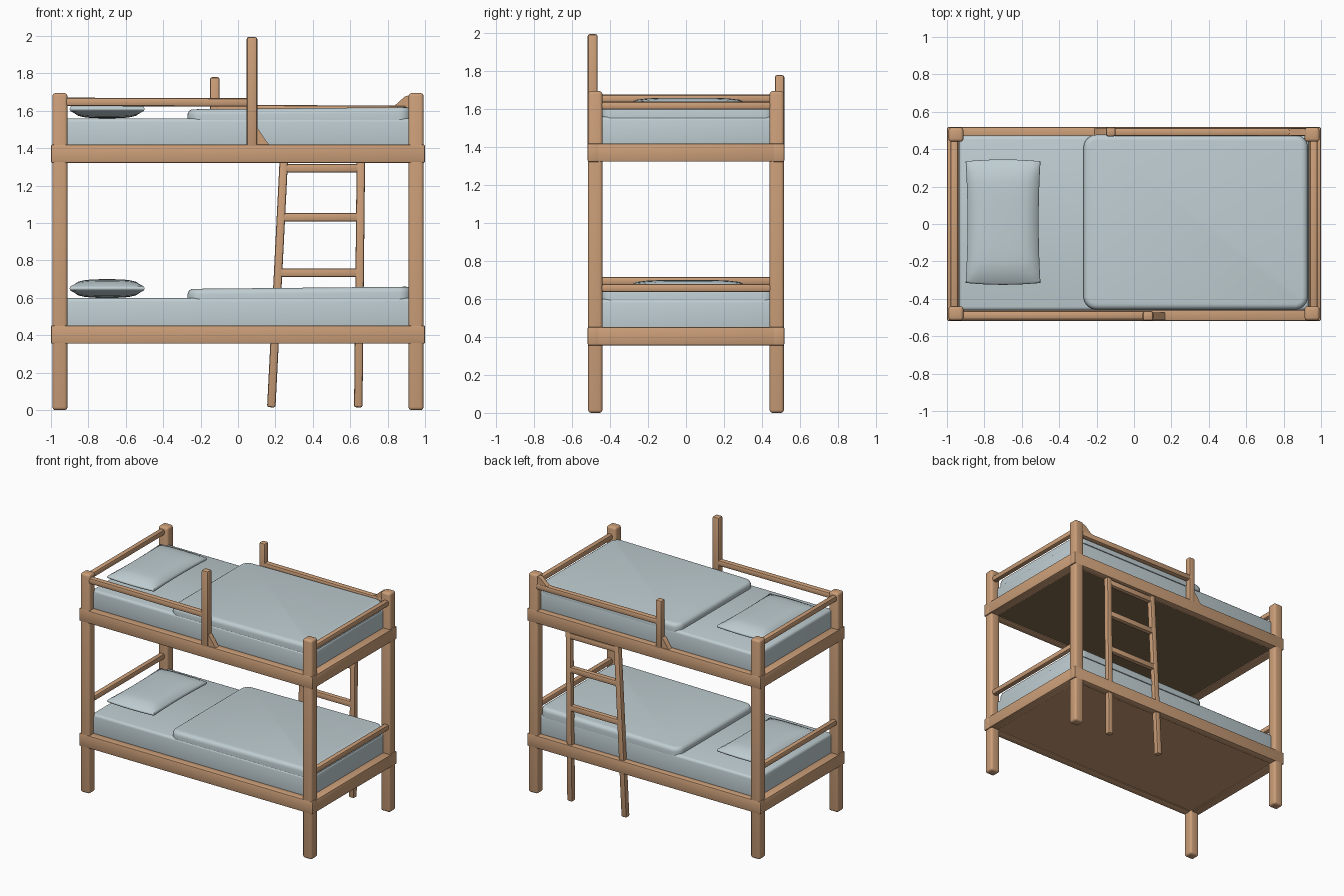
import bpy, bmesh, math
from mathutils import Vector

if "Cube" in bpy.data.objects:
    bpy.data.objects.remove(bpy.data.objects["Cube"])


def material(name, rgb):
    m = bpy.data.materials.new(name)
    m.diffuse_color = (*rgb, 1)
    m.use_nodes = True
    m.node_tree.nodes["Principled BSDF"].inputs["Base Color"].default_value = m.diffuse_color
    return m


WOOD = material("warm wood", (0.60, 0.345, 0.19))
DARK = material("dark underside wood", (0.22, 0.15, 0.075))
CLOTH = material("pale blue grey cloth", (0.52, 0.61, 0.64))


def finish(bm, name, mat):
    bmesh.ops.recalc_face_normals(bm, faces=bm.faces)
    me = bpy.data.meshes.new(name)
    bm.to_mesh(me)
    bm.free()
    me.materials.append(mat)
    ob = bpy.data.objects.new(name, me)
    bpy.context.collection.objects.link(ob)
    bpy.context.view_layer.objects.active = ob
    ob.select_set(True)
    bpy.ops.object.shade_smooth_by_angle(angle=math.radians(40))
    ob.select_set(False)
    return ob


def box(name, x, y, z, mat=WOOD, bevel=0.008, seg=2):
    """Softly bevelled box given as (min, max) per axis."""
    bm = bmesh.new()
    bmesh.ops.create_cube(bm, size=1)
    for v in bm.verts:
        v.co = [(r[0] + r[1]) / 2 + c * (r[1] - r[0]) for c, r in zip(v.co, (x, y, z))]
    if bevel:
        bmesh.ops.bevel(bm, geom=bm.edges[:], offset=bevel, segments=seg,
                        profile=0.5, affect='EDGES')
    return finish(bm, name, mat)


def beam(name, a, b, w, h, bevel=0.01):
    """Bevelled bar between two points, w wide and h deep."""
    a, b = Vector(a), Vector(b)
    ob = box(name, (-w / 2, w / 2), (-h / 2, h / 2), (0, (b - a).length), WOOD, bevel)
    d = b - a
    up = 'X' if abs(d.normalized().y) > 0.9 else 'Y'
    ob.rotation_mode = 'QUATERNION'
    ob.rotation_quaternion = d.to_track_quat('Z', up)
    ob.location = a
    return ob


def prism(name, pts, y0, y1):
    """Flat x/z outline extruded along y."""
    bm = bmesh.new()
    f = bm.faces.new([bm.verts.new((x, y0, z)) for x, z in pts])
    r = bmesh.ops.extrude_face_region(bm, geom=[f])
    for v in r['geom']:
        if isinstance(v, bmesh.types.BMVert):
            v.co.y = y1
    return finish(bm, name, WOOD)


def pillow(name, z):
    bm = bmesh.new()
    bmesh.ops.create_cube(bm, size=2)
    bmesh.ops.subdivide_edges(bm, edges=bm.edges[:], cuts=11, use_grid_fill=True)
    for v in bm.verts:
        u, t, w = v.co
        puff = 0.25 + 0.75 * (max(0, 1 - abs(u) ** 3) * max(0, 1 - abs(t) ** 4)) ** 0.5
        side = 1 - 0.03 * w * w
        # sides pinch in slightly between the corners
        v.co = (-0.70 + 0.2 * u * (1 - 0.05 * (1 - t * t)) * side,
                0.01 + 0.335 * t * (1 - 0.03 * u * u) * side,
                z + 0.05 * w * puff)
    return finish(bm, name, CLOTH)


def blanket(name, z0, z1):
    bm = bmesh.new()
    bmesh.ops.create_cube(bm, size=1)
    for v in bm.verts:
        top = z1 - (0.012 if v.co.x < 0 else 0)
        v.co = (-0.27 if v.co.x < 0 else 0.93, 0.01 + v.co.y * 0.935,
                top if v.co.z > 0 else z0)
    upright = [e for e in bm.edges
               if abs(e.verts[0].co.z - e.verts[1].co.z) > 0.02
               and abs(e.verts[0].co.x - e.verts[1].co.x) < 0.01]
    bmesh.ops.bevel(bm, geom=upright, offset=0.07, segments=6, profile=0.5, affect='EDGES')
    rim = [e for e in bm.edges if min(v.co.z for v in e.verts) > z0 + 0.01]
    bmesh.ops.bevel(bm, geom=rim, offset=0.03, segments=4, profile=0.5, affect='EDGES')
    return finish(bm, name, CLOTH)


# Corner posts
for sx in (-1, 1):
    for sy in (-1, 1):
        cx, cy = sx * 0.952, sy * 0.478
        side = ("left" if sx < 0 else "right") + ("_front" if sy < 0 else "_back")
        box("post_" + side, (cx - 0.04, cx + 0.04), (cy - 0.038, cy + 0.038),
            (0, 1.695), bevel=0.016, seg=3)

# Two bunks: frame, base, bedding and end rails
for label, z, top in (("lower", 0.355, 0.60), ("upper", 1.322, 1.56)):
    zt = z + 0.098
    for sy, n in ((-1, "front"), (1, "back")):
        box(f"{label}_{n}_frame_rail", (-1, 1), sorted((sy * 0.455, sy * 0.518)), (z, zt))
    for sx, n in ((-1, "left"), (1, "right")):
        box(f"{label}_{n}_frame_rail", sorted((sx * 0.925, sx * 1.0)),
            (-0.515, 0.515), (z + 0.001, zt - 0.001))
    box(f"{label}_base", (-0.93, 0.93), (-0.46, 0.46), (z + 0.008, z + 0.05),
        WOOD if label == "lower" else DARK, bevel=0)
    box(f"{label}_mattress", (-0.935, 0.935), (-0.462, 0.472), (z + 0.055, top),
        CLOTH, bevel=0.02, seg=3)
    blanket(f"{label}_blanket", top - 0.012, top + 0.06)
    pillow(f"{label}_pillow", top + 0.05)
    for sx, n, h in ((-1, "left", 0.095), (1, "right", 0.058)):
        beam(f"{label}_{n}_end_rail", (sx * 0.96, -0.46, top + h),
             (sx * 0.96, 0.46, top + h), 0.042, 0.042, 0.012)

# Front guard rail with its tall post and foot gusset
box("front_guard_post", (0.046, 0.103), (-0.518, -0.465), (1.40, 1.995), bevel=0.012)
beam("front_guard_rail", (-0.93, -0.488, 1.648), (0.06, -0.488, 1.645), 0.045, 0.045, 0.012)
prism("front_guard_gusset", [(0.09, 1.41), (0.175, 1.41), (0.15, 1.44), (0.11, 1.50), (0.09, 1.52)],
      -0.512, -0.472)

# Back guard rail with its shorter post, rising to the right corner post
box("back_guard_post", (-0.15, -0.098), (0.468, 0.518), (1.40, 1.78), bevel=0.012)
beam("back_guard_rail", (-0.12, 0.492, 1.61), (0.93, 0.492, 1.605), 0.045, 0.045, 0.012)
prism("back_guard_rail_brace", [(0.80, 1.60), (0.92, 1.60), (0.92, 1.685), (0.89, 1.675), (0.84, 1.63), (0.80, 1.62)],
      0.474, 0.510)
prism("back_guard_gusset", [(-0.14, 1.41), (-0.22, 1.41), (-0.20, 1.43), (-0.16, 1.49), (-0.14, 1.50)],
      0.472, 0.512)

# Ladder at the back, running down through the lower frame
beam("ladder_left_stile", (0.178, 0.486, 0.015), (0.245, 0.486, 1.34), 0.045, 0.045)
beam("ladder_right_stile", (0.643, 0.486, 0.015), (0.657, 0.486, 1.34), 0.045, 0.045)
for i, z in enumerate((0.735, 1.032, 1.293)):
    x0 = 0.178 + 0.067 * z / 1.33
    beam(f"ladder_rung_{i + 1}", (x0, 0.486, z), (0.65, 0.486, z), 0.04, 0.046)
